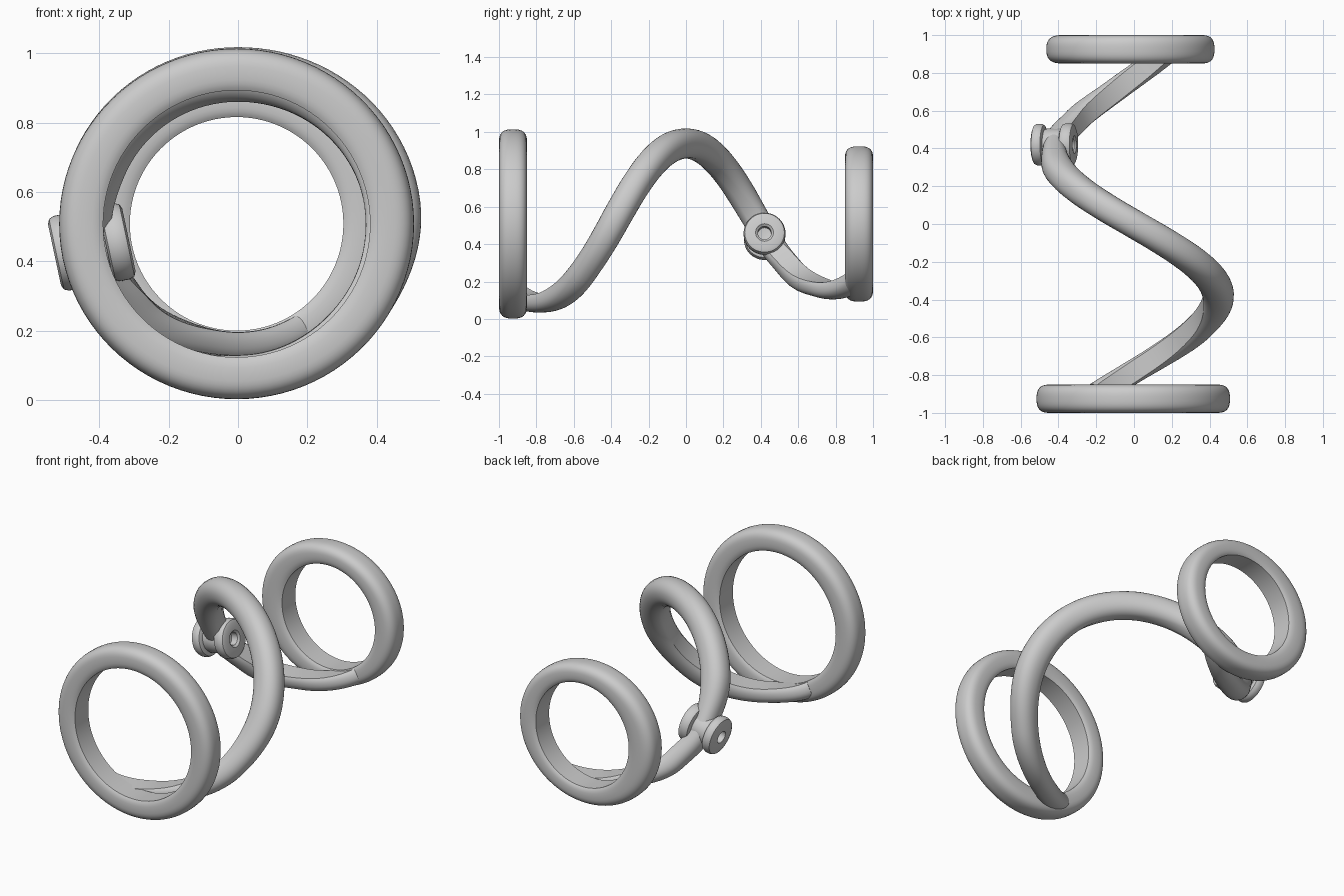
import bpy, bmesh
from math import sin, cos, pi, asin, copysign
from mathutils import Vector, Matrix

if "Cube" in bpy.data.objects:
    bpy.data.objects.remove(bpy.data.objects["Cube"])

CZ = 0.508   # height of the common ring axis


def finish(name, bm):
    bmesh.ops.recalc_face_normals(bm, faces=bm.faces[:])
    me = bpy.data.meshes.new(name)
    bm.to_mesh(me)
    bm.free()
    ob = bpy.data.objects.new(name, me)
    bpy.context.collection.objects.link(ob)
    bpy.ops.object.select_all(action='DESELECT')
    ob.select_set(True)
    bpy.context.view_layer.objects.active = ob
    bpy.ops.object.shade_smooth_by_angle(angle=0.6)
    return ob


def section(flat, power, n=28):
    """D profile: u across (-1..1), v from inner flat (0) to outer crown (1)."""
    a0 = -asin(flat)
    pts = []
    for i in range(n):
        a = a0 + (pi - 2 * a0) * i / (n - 1)
        c, s = cos(a), sin(a)
        pts.append((copysign(abs(c) ** power, c), copysign(abs(s) ** power, s)))
    low = pts[0][1]
    return [(u, (v - low) / (1 - low)) for u, v in pts]


def loft(name, rows, closed):
    bm = bmesh.new()
    vs = [[bm.verts.new(p) for p in row] for row in rows]
    n = len(vs[0])
    for i in range(len(vs) if closed else len(vs) - 1):
        a, b = vs[i], vs[(i + 1) % len(vs)]
        for j in range(n):
            k = (j + 1) % n
            bm.faces.new((a[j], a[k], b[k], b[j]))
    if not closed:
        bm.faces.new(vs[0])
        bm.faces.new(vs[-1])
    return finish(name, bm)


def finger_ring(name, y, ri, ro, swell, lean):
    prof = section(0.62, 0.72)
    rows = []
    for i in range(96):
        a = 2 * pi * i / 96
        out = ro + swell * sin(a) ** 2 - lean * sin(a)
        rows.append([Vector((-0.004 + (ri + (out - ri) * v) * sin(a), y + 0.075 * u,
                             CZ + (ri + (out - ri) * v) * cos(a))) for u, v in prof])
    loft(name, rows, True)


# End rings
finger_ring("front_ring", -0.925, 0.385, 0.506, 0.006, 0.0)
finger_ring("back_ring", 0.925, 0.308, 0.415, 0.03, 0.015)

# Spiral bar: y, inner radius, outer radius, half width, profile fullness
KEYS = [(-0.90, 0.390, 0.485, 0.062, 0.62), (-0.78, 0.378, 0.474, 0.064, 0.62),
        (-0.55, 0.370, 0.505, 0.072, 0.75), (-0.36, 0.368, 0.530, 0.078, 0.92),
        (0.00, 0.352, 0.510, 0.076, 0.97), (0.28, 0.355, 0.515, 0.076, 0.97),
        (0.42, 0.368, 0.480, 0.072, 0.85), (0.55, 0.335, 0.450, 0.066, 0.68),
        (0.72, 0.312, 0.403, 0.064, 0.62), (0.90, 0.312, 0.405, 0.062, 0.62)]


def key_at(y):
    for a, b in zip(KEYS, KEYS[1:]):
        if y <= b[0] + 1e-6:
            t = (y - a[0]) / (b[0] - a[0])
            t = t * t * (3 - 2 * t)
            return [p + (q - p) * t for p, q in zip(a[1:], b[1:])]


rows = []
for i in range(121):
    y = -0.9 + 1.8 * i / 120
    ri, ro, w, flat = key_at(y)
    phi = pi * y / 0.78
    radial = Vector((-sin(phi), 0, cos(phi)))
    mid = (ri + ro) / 2
    tangent = Vector((-mid * cos(phi) * pi / 0.78, 1, -mid * sin(phi) * pi / 0.78)).normalized()
    side = tangent.cross(radial).normalized()
    base = Vector((0, y, CZ))
    rows.append([base + side * (w * u) + radial * (ri + (ro - ri) * v)
                 for u, v in section(flat, 0.9)])
loft("spiral_bar", rows, False)


# Hinge discs on either side of the bar, each with a recessed pin hole
def hinge_disc(name, centre, r, half, hole):
    prof = [(hole, -half), (r - 0.02, -half), (r - 0.006, -half + 0.006), (r, -half + 0.02),
            (r, half - 0.02), (r - 0.006, half - 0.006), (r - 0.02, half),
            (hole + 0.012, half), (hole, half - 0.01)]
    place = Matrix.Translation(centre) @ Matrix.Rotation(pi / 2 - 0.21, 4, 'Y')
    rows = [[place @ Vector((d * cos(a), d * sin(a), h)) for d, h in prof]
            for a in (2 * pi * i / 48 for i in range(48))]
    loft(name, rows, True)


hinge_disc("inner_hinge_disc", Vector((-0.348, 0.42, 0.455)), 0.112, 0.034, 0.036)
hinge_disc("outer_hinge_disc", Vector((-0.500, 0.42, 0.425)), 0.110, 0.030, 0.036)
hinge_disc("hinge_pin", Vector((-0.425, 0.42, 0.44)), 0.085, 0.055, 0.024)
